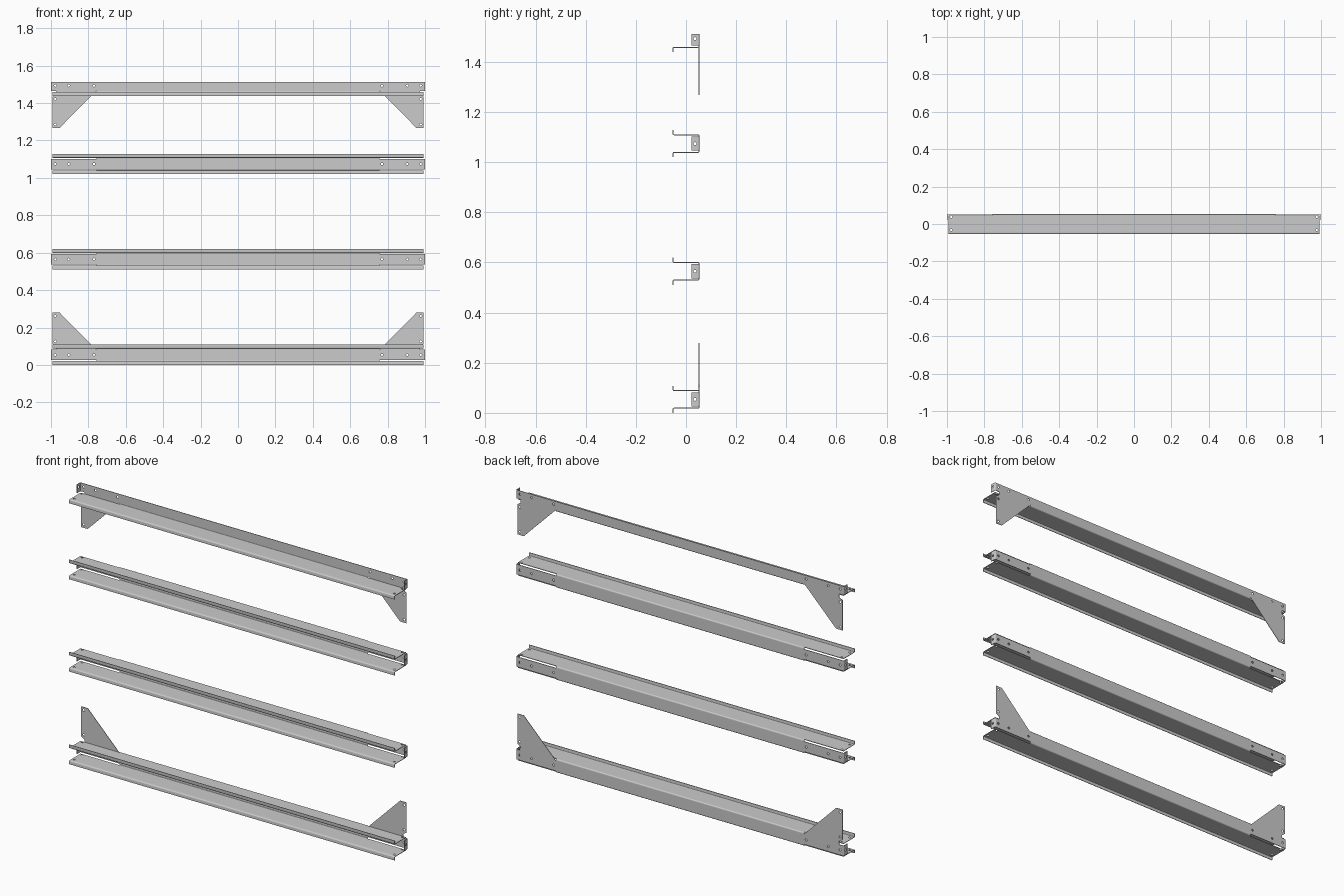
import bpy, bmesh, math
from mathutils import Vector, Matrix

if "Cube" in bpy.data.objects:
    bpy.data.objects.remove(bpy.data.objects["Cube"])

T = 0.003          # sheet thickness
YW = 0.052         # centre plane of the web
HOLE_R = 0.006


def fillet(pts, r=0.004, n=3):
    """Round the inner corners of a 2D polyline like a sheet metal bend."""
    pts = [Vector(p) for p in pts]
    out = [pts[0]]
    for a, b, c in zip(pts, pts[1:], pts[2:]):
        u, v = (a - b).normalized(), (c - b).normalized()
        for i in range(n + 1):
            t = i / n * math.pi / 2
            out.append(b + u * r * (1 - math.sin(t)) + v * r * (1 - math.cos(t)))
    return out + [pts[-1]]


def new_object(name, bm):
    me = bpy.data.meshes.new(name)
    bm.to_mesh(me)
    bm.free()
    ob = bpy.data.objects.new(name, me)
    bpy.context.collection.objects.link(ob)
    return ob


def finish(ob, cutter=None):
    """Thicken the sheet, cut its openings and shade the bends."""
    m = ob.modifiers.new("sheet", 'SOLIDIFY')
    m.thickness, m.offset, m.use_even_offset = T, 0, True
    if cutter:
        cutter.hide_render = True
        b = ob.modifiers.new("openings", 'BOOLEAN')
        b.operation, b.solver, b.object = 'DIFFERENCE', 'EXACT', cutter
    bpy.ops.object.select_all(action='DESELECT')
    ob.select_set(True)
    bpy.context.view_layer.objects.active = ob
    for name in [m.name for m in ob.modifiers]:
        bpy.ops.object.modifier_apply(modifier=name)
    bpy.ops.object.shade_smooth_by_angle(angle=math.radians(35))
    if cutter:
        bpy.data.objects.remove(cutter)


def strip(name, a, b):
    """Sheet between two matching rows of points."""
    bm = bmesh.new()
    va = [bm.verts.new(p) for p in a]
    vb = [bm.verts.new(p) for p in b]
    for i in range(len(va) - 1):
        bm.faces.new((va[i], vb[i], vb[i + 1], va[i + 1]))
    bmesh.ops.recalc_face_normals(bm, faces=bm.faces)
    return new_object(name, bm)


def add_hole(bm, pos, along_y):
    rot = Matrix.Rotation(math.pi / 2, 4, 'X') if along_y else Matrix()
    bmesh.ops.create_cone(bm, cap_ends=True, segments=16, radius1=HOLE_R, radius2=HOLE_R,
                          depth=0.02, matrix=Matrix.Translation(pos) @ rot)


def add_box(bm, lo, hi):
    lo, hi = Vector(lo), Vector(hi)
    bmesh.ops.create_cube(bm, size=1, matrix=Matrix.Translation((lo + hi) / 2)
                          @ Matrix.Diagonal((*(hi - lo), 1)))


def rail(name, z0, upper=True):
    # hat section, or single-flange section for the top rail
    prof = [(-YW, 0), (-YW, 0.019), (YW, 0.019)]
    prof += [(YW, 0.089), (-YW, 0.089), (-YW, 0.108)] if upper else [(YW, 0.073)]
    prof = fillet(prof)
    ob = strip(name, [(-0.993, y, z + z0) for y, z in prof],
               [(0.993, y, z + z0) for y, z in prof])
    flanges = (0.019, 0.089) if upper else (0.019,)
    # web holes, flange holes and relief slots along the bends
    bm = bmesh.new()
    for s in (-1, 1):
        for x in (0.77, 0.905, 0.977):
            add_hole(bm, (s * x, YW, z0 + 0.054), True)
        for f in flanges:
            for y in (0.037, -0.032):
                add_hole(bm, (s * 0.977, y, z0 + f), False)
        x0, x1 = sorted((s * 0.757, s * 1.02))
        add_box(bm, (x0, 0.0455, z0 + 0.01), (x1, 0.07, z0 + 0.026))
        if upper:
            add_box(bm, (x0, 0.0455, z0 + 0.082), (x1, 0.07, z0 + 0.1))
    finish(ob, new_object("rail_cutter", bm))

    # bent end tabs with one hole each
    top = 0.082 if upper else 0.073
    for s, side in ((-1, "left"), (1, "right")):
        path = fillet([(s * 0.992, YW), (s * 0.9985, YW), (s * 0.9985, 0.022)])
        tab = strip(name + "_end_tab_" + side, [(x, y, z0 + 0.026) for x, y in path],
                    [(x, y, z0 + top) for x, y in path])
        bm = bmesh.new()
        bmesh.ops.create_cone(bm, cap_ends=True, segments=16, radius1=HOLE_R, radius2=HOLE_R,
                              depth=0.02, matrix=Matrix.Translation((s * 0.9985, 0.036, z0 + 0.054))
                              @ Matrix.Rotation(math.pi / 2, 4, 'Y'))
        finish(tab, new_object("tab_cutter", bm))


def gussets(name, z_flange, up):
    # corner plates in the plane of the web, passing through the relief slot
    shape = [(0.757, -0.007), (0.972, -0.007), (0.972, 0.012), (0.992, 0.024),
             (0.992, 0.19), (0.953, 0.19)]
    for s, side in ((-1, "left"), (1, "right")):
        bm = bmesh.new()
        bm.faces.new([bm.verts.new((s * x, YW, z_flange + up * z)) for x, z in shape])
        ob = new_object(name + "_" + side, bm)
        bm = bmesh.new()
        for z in (0.037, 0.173):
            add_hole(bm, (s * 0.977, YW, z_flange + up * z), True)
        finish(ob, new_object("gusset_cutter", bm))


rail("bottom_rail", 0.0)
rail("lower_middle_rail", 0.511)
rail("upper_middle_rail", 1.02)
rail("top_rail", 1.439, upper=False)
gussets("bottom_gusset", 0.089, 1)
gussets("top_gusset", 1.458, -1)
